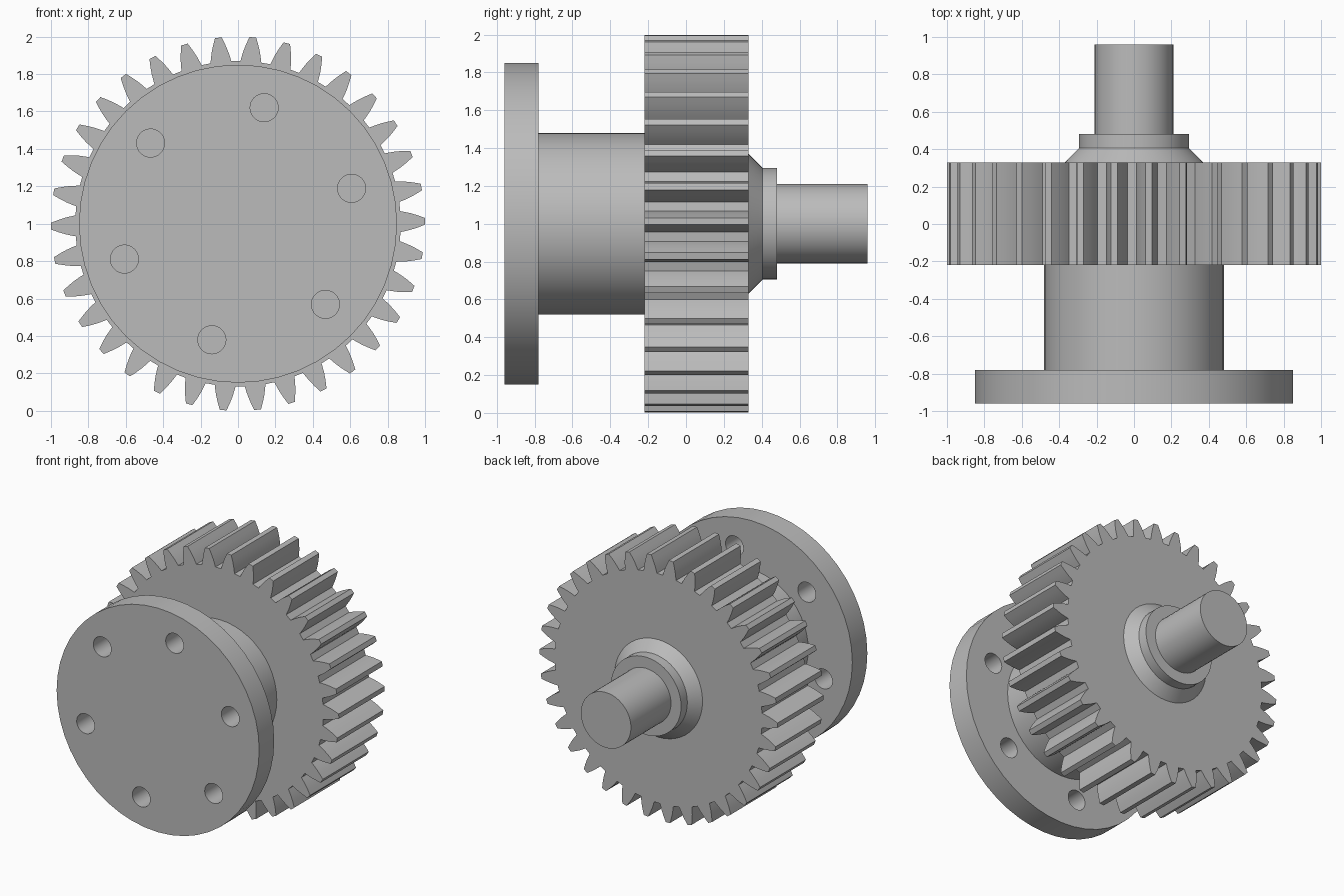
import bpy, bmesh, math
from math import sin, cos, radians, tau
from mathutils import Matrix

if "Cube" in bpy.data.objects:
    bpy.data.objects.remove(bpy.data.objects["Cube"])

AXIS_Z = 1.0      # height of the shaft axis
SIDES = 48

steel = bpy.data.materials.new("steel_grey")
steel.use_nodes = True
GREY = (0.5, 0.5, 0.5, 1)
steel.diffuse_color = GREY
steel.node_tree.nodes["Principled BSDF"].inputs["Base Color"].default_value = GREY


def finish(name, bm):
    """Turn a bmesh into a named object with crisp edges and smooth curved walls."""
    bmesh.ops.recalc_face_normals(bm, faces=bm.faces)
    mesh = bpy.data.meshes.new(name)
    bm.to_mesh(mesh)
    bm.free()
    mesh.materials.append(steel)
    obj = bpy.data.objects.new(name, mesh)
    bpy.context.collection.objects.link(obj)
    return obj


def smooth(obj):
    bpy.ops.object.select_all(action="DESELECT")
    obj.select_set(True)
    bpy.context.view_layer.objects.active = obj
    bpy.ops.object.shade_smooth_by_angle(angle=radians(25))


def turned(name, profile):
    """Lathe (y, radius) pairs around the shaft axis and cap both ends."""
    bm = bmesh.new()
    rings = []
    for y, r in profile:
        rings.append([bm.verts.new((r * cos(tau * i / SIDES), y, AXIS_Z + r * sin(tau * i / SIDES)))
                      for i in range(SIDES)])
    for a, b in zip(rings, rings[1:]):
        for i in range(SIDES):
            j = (i + 1) % SIDES
            bm.faces.new((a[i], a[j], b[j], b[i]))
    bm.faces.new(rings[0])
    bm.faces.new(rings[-1])
    return finish(name, bm)


# Mounting flange with a ring of six through holes
flange = turned("flange", [(-0.96, 0.85), (-0.78, 0.85)])
bm = bmesh.new()
for k in range(6):
    a = radians(17.3 + 60 * k)
    place = Matrix.Translation((0.636 * cos(a), -0.87, AXIS_Z + 0.636 * sin(a)))
    bmesh.ops.create_cone(bm, cap_ends=True, segments=32, radius1=0.075, radius2=0.075, depth=0.4,
                          matrix=place @ Matrix.Rotation(radians(90), 4, "X"))
cutter = finish("bolt_hole_cutter", bm)
cutter.hide_render = True
cut = flange.modifiers.new("bolt_holes", "BOOLEAN")
cut.operation = "DIFFERENCE"
cut.solver = "EXACT"
cut.object = cutter
bpy.context.view_layer.objects.active = flange
bpy.ops.object.modifier_apply(modifier="bolt_holes")
bpy.data.objects.remove(cutter)
smooth(flange)

# Hub between flange and gear
smooth(turned("hub", [(-0.79, 0.48), (-0.21, 0.48)]))

# Tapered shoulder, collar and output shaft
smooth(turned("shaft", [(0.32, 0.37), (0.33, 0.37), (0.405, 0.295), (0.48, 0.295),
                        (0.48, 0.21), (0.96, 0.21)]))

# Spur gear: one curved tooth flank, mirrored and repeated
TEETH = 34
FLANK = [(0.87, 0.056), (0.895, 0.051), (0.925, 0.044), (0.96, 0.033), (1.0, 0.018)]
tooth = [(r, -w) for r, w in FLANK] + [(r, w) for r, w in reversed(FLANK)]
bm = bmesh.new()
outline = []
for t in range(TEETH):
    centre = tau * t / TEETH + radians(0.75)
    for r, w in tooth:
        a = centre + w / r
        outline.append(bm.verts.new((r * cos(a), -0.22, AXIS_Z + r * sin(a))))
face = bm.faces.new(outline)
sides = bmesh.ops.extrude_face_region(bm, geom=[face], use_keep_orig=True)
moved = [v for v in sides["geom"] if isinstance(v, bmesh.types.BMVert)]
bmesh.ops.translate(bm, verts=moved, vec=(0, 0.55, 0))
smooth(finish("gear", bm))
